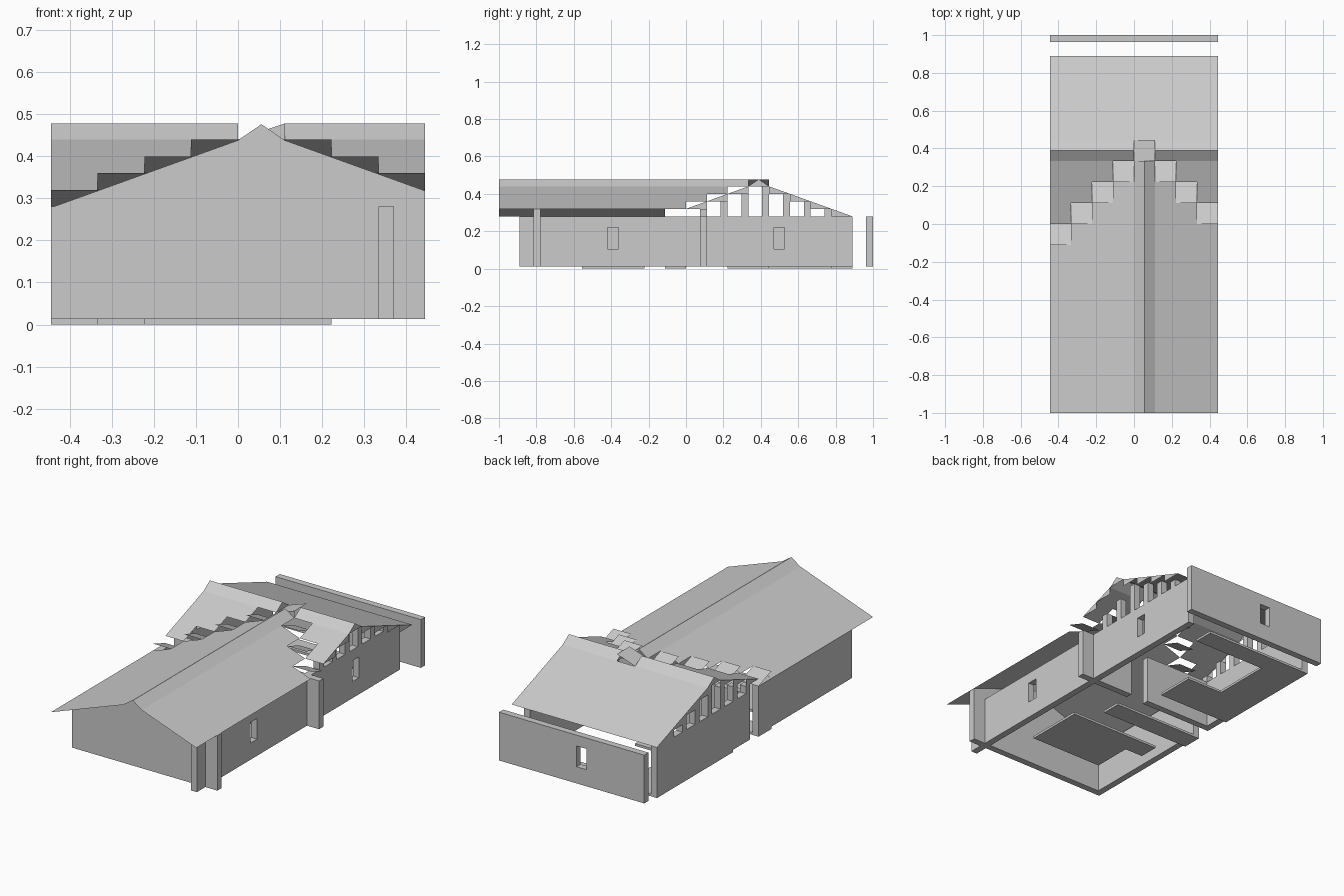
import bpy, bmesh

if "Cube" in bpy.data.objects:
    bpy.data.objects.remove(bpy.data.objects["Cube"])

C = 1 / 9          # grid cell
S = 0.04           # roof rise per cell
T = 0.037          # wall thickness
E = 4 * C          # half width
Z0, Z1 = 0.013, 0.28
RT = 0.478         # ridge height
XR = 3 * C         # inner face of right wall


def make(name, faces):
    bm = bmesh.new()
    for f in faces:
        bm.faces.new([bm.verts.new(p) for p in f])
    bmesh.ops.remove_doubles(bm, verts=bm.verts, dist=1e-5)
    me = bpy.data.meshes.new(name)
    bm.to_mesh(me)
    bm.free()
    ob = bpy.data.objects.new(name, me)
    bpy.context.collection.objects.link(ob)
    return ob


def box(x0, x1, y0, y1, z0, z1):
    p = [(x, y, z) for x in (x0, x1) for y in (y0, y1) for z in (z0, z1)]
    idx = [(0, 1, 3, 2), (4, 6, 7, 5), (0, 4, 5, 1), (2, 3, 7, 6), (0, 2, 6, 4), (1, 5, 7, 3)]
    return [[p[i] for i in f] for f in idx]


def boxes(name, specs):
    return make(name, [f for s in specs for f in box(*s)])


def split(a, b, w0, w1):
    """Pieces (start, end, low, high) of a wall run with a window hole."""
    return [(a, w0, Z0, Z1), (w1, b, Z0, Z1), (w0, w1, Z0, 0.105), (w0, w1, 0.22, Z1)]


def slope_y(x0, x1, ya, za, yb, zb):
    return [(x0, ya, za), (x1, ya, za), (x1, yb, zb), (x0, yb, zb)]


def slope_x(xa, za, xb, zb, y0, y1):
    return [(xa, y0, za), (xb, y0, zb), (xb, y1, zb), (xa, y1, za)]


# side walls with windows
yc = 2 * C / 3
right = split(-8 * C, yc, -0.42, -0.362) + split(yc, 8 * C, 0.47, 0.527)
boxes("right_wall", [(XR, XR + T, *p) for p in right])
boxes("left_wall", [(-E, -E + T, -7 * C - T, 0, Z0, Z1), (-E, -E + T, C, 8 * C, Z0, Z1)])

# back wall with window, dividing wall with doorway
boxes("back_wall", [(a, b, 1 - T, 1, c, d) for a, b, c, d in split(-E, E, -0.09, -0.03)])
boxes("dividing_wall", [(-E, 0, C - T, C, Z0, Z1), (C, E, C - T, C, Z0, Z1)])

# front gable wall
prof = [(-E, Z0), (E, Z0), (E, 0.318), (C, 0.438), (C / 2, RT - 0.002), (0, 0.438), (-E, 0.278)]
y0, y1 = -7 * C - T, -7 * C
g = [[(x, y0, z) for x, z in prof], [(x, y1, z) for x, z in reversed(prof)]]
for i in range(len(prof)):
    (xa, za), (xb, zb) = prof[i], prof[(i + 1) % len(prof)]
    g.append([(xa, y0, za), (xa, y1, za), (xb, y1, zb), (xb, y0, zb)])
make("front_gable_wall", g)

# floor slabs
boxes("floor_slabs", [
    (-2 * C, 2 * C, -5 * C, -2 * C, 0, Z0),
    (-3 * C, -2 * C, -3 * C, -2 * C, 0, Z0),
    (-E, C, -C, 0, 0, Z0),
    (-E, 2 * C, 7 * C, 8 * C, 0, Z0),
    (-E, -2 * C, 4 * C, 7 * C, 0, Z0),
    (-E, 0, 2 * C, 4 * C, 0, Z0)])

# main roof: strips ending in steps, valley tiles, front slope of the rear roof
main, valley, front = [], [], []
for i in range(4):
    xa, xb, za = -E + i * C, -E + (i + 1) * C, Z1 + i * S
    ye = (i - 1) * C
    main.append(slope_x(xa, za, xb, za + S, -1, ye))
    valley.append(slope_y(xa, xb, ye, za + S, ye + C, za))
    if i < 3:
        front.append(slope_y(xa, xb, ye + C, za + S, 3 * C, 0.44))
for j in range(3):
    xb, xa, za = E - j * C, E - (j + 1) * C, 0.32 + j * S
    ye = j * C
    main.append(slope_x(xa, za + S, xb, za, -1, ye))
    valley.append(slope_y(xa, xb, ye, za + S, ye + C, za))
    if j < 2:
        front.append(slope_y(xa, xb, ye + C, za + S, 3 * C, 0.44))
make("main_roof", main)
make("valley_tiles", valley)
make("rear_roof_front_slope", front)
make("rear_roof_back_slope", [slope_y(-E, E, 4 * C, 0.44, 8 * C, Z1)])

# ridge caps and the crossing tile
h = C / 2
make("main_ridge_cap", [slope_x(0, 0.44, h, RT, -1, 3 * C), slope_x(h, RT, C, 0.44, -1, 3 * C)])
caps = []
for a, b in ((-E, 0), (C, E)):
    caps += [slope_y(a, b, 3 * C, 0.44, 3 * C + h, RT), slope_y(a, b, 3 * C + h, RT, 4 * C, 0.44)]
    for x in (a, b):
        caps.append([(x, 3 * C, 0.44), (x, 4 * C, 0.44), (x, 3 * C + h, RT)])
make("rear_ridge_cap", caps)
make("crossing_tile", [slope_x(0, 0.44, C, RT, 3 * C, 4 * C),
                       [(0, 3 * C, 0.44), (C, 3 * C, 0.44), (C, 3 * C, RT)]])

# stepped gable posts above the side walls, and tile end triangles
posts, tris = [], []
for xs, xe, k0 in ((-E, -E, 0), (XR, E, 1)):
    for k in range(k0, 8):
        low = 0.32 + k * S if k < 3 else (0.44 if k == 3 else 0.44 - (k - 3) * S)
        ya, yb = k * C, (k + 1) * C
        if k < 7:
            posts.append((xs, xs + T, yb - T, yb, Z1, low))
        if k != 3:
            hi_y = yb if k < 3 else ya
            tris.append([(xe, ya, low), (xe, yb, low), (xe, hi_y, low + S)])
boxes("gable_posts", posts)
make("tile_end_triangles", tris)
